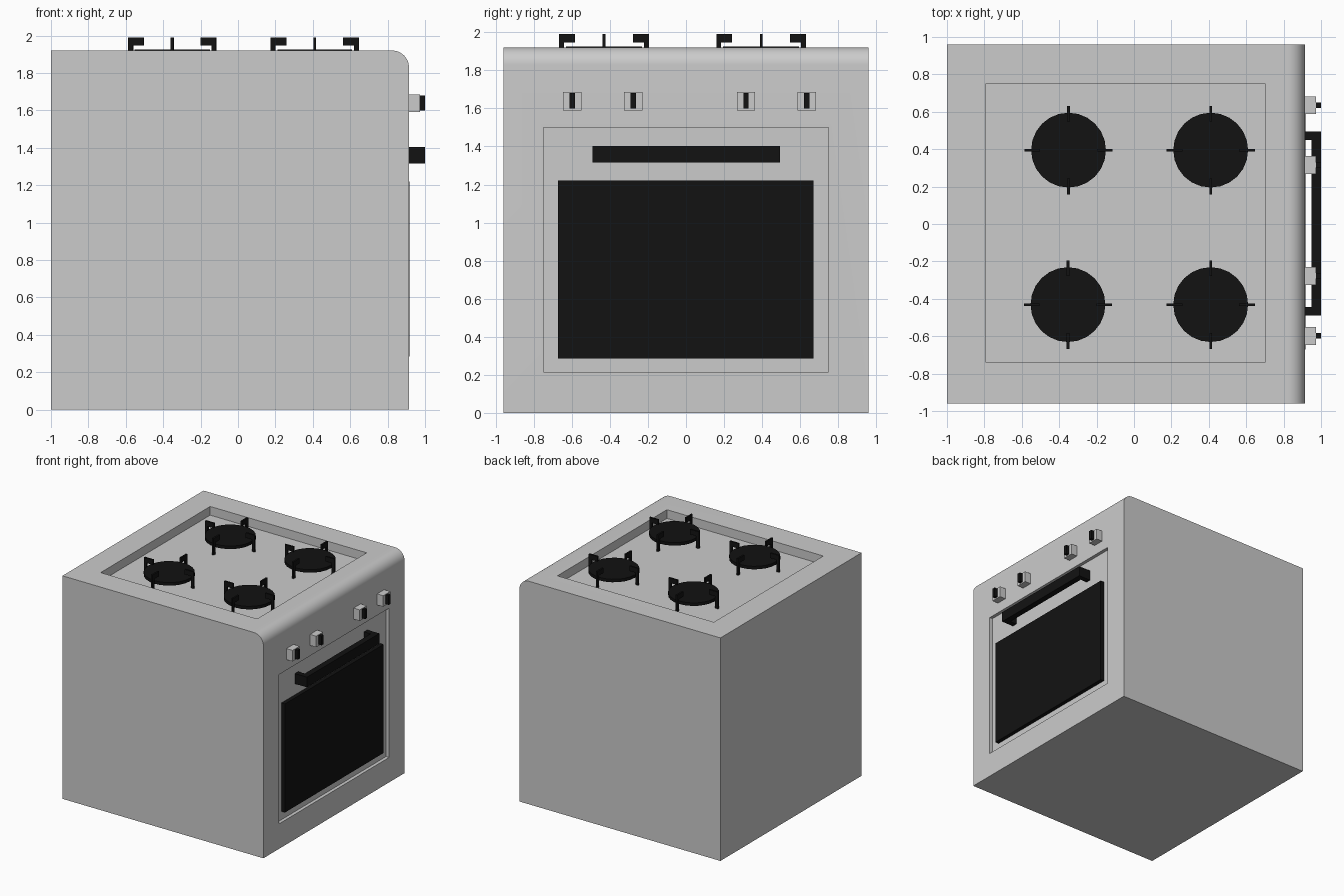
import bpy, bmesh, math
from mathutils import Matrix, Vector

if "Cube" in bpy.data.objects:
    bpy.data.objects.remove(bpy.data.objects["Cube"])

black = bpy.data.materials.new("black")
black.diffuse_color = (0.006, 0.006, 0.006, 1)
black.use_nodes = True
black.node_tree.nodes["Principled BSDF"].inputs["Base Color"].default_value = black.diffuse_color


def finish(name, bm, mat=None):
    bmesh.ops.recalc_face_normals(bm, faces=bm.faces)
    me = bpy.data.meshes.new(name)
    bm.to_mesh(me)
    bm.free()
    ob = bpy.data.objects.new(name, me)
    bpy.context.collection.objects.link(ob)
    if mat:
        me.materials.append(mat)
    return ob


def prism(bm, profile, y0, y1, matrix=Matrix()):
    """Extrude an (x, z) profile from y0 to y1."""
    face = bm.faces.new([bm.verts.new((x, y0, z)) for x, z in profile])
    ext = bmesh.ops.extrude_face_region(bm, geom=[face])["geom"]
    new = [g for g in ext if isinstance(g, bmesh.types.BMVert)]
    bmesh.ops.translate(bm, verts=new, vec=(0, y1 - y0, 0))
    bmesh.ops.transform(bm, matrix=matrix, verts=list(face.verts) + new)


def box(name, x, y, z, mat=None):
    bm = bmesh.new()
    prism(bm, [(x[0], z[0]), (x[1], z[0]), (x[1], z[1]), (x[0], z[1])], *y)
    return finish(name, bm, mat)


def recess(bm, normal, lo, hi, depth):
    """Sink a rectangular pocket (corners lo, hi) into the big face facing normal."""
    normal = Vector(normal)
    bm.normal_update()
    face = max((f for f in bm.faces if f.normal.dot(normal) > 0.99), key=lambda f: f.calc_area())
    mid = face.calc_center_median()
    for d in (0, depth):
        bmesh.ops.inset_individual(bm, faces=[face], thickness=0.01)
        for v in face.verts:
            corner = Vector([lo[i] if v.co[i] < mid[i] else hi[i] for i in range(3)])
            v.co = corner - normal * d
        mid = face.calc_center_median()


# Body: side profile with rounded top front edge, two pockets
W, FRONT, TOP, R = 0.96, 0.914, 1.92, 0.09
profile = [(-1, 0), (FRONT, 0)]
for i in range(13):
    a = math.radians(90 * i / 12)
    profile.append((FRONT - R + R * math.cos(a), TOP - R + R * math.sin(a)))
profile.append((-1, TOP))
bm = bmesh.new()
prism(bm, profile, -W, W)
bmesh.ops.recalc_face_normals(bm, faces=bm.faces)
FLOOR, DOOR = 1.845, 0.885
recess(bm, (0, 0, 1), (-0.79, -0.74, TOP), (0.70, 0.75, TOP), TOP - FLOOR)
recess(bm, (1, 0, 0), (FRONT, -0.75, 0.215), (FRONT, 0.75, 1.5), FRONT - DOOR)
body = finish("oven_body", bm)
bpy.context.view_layer.objects.active = body
body.select_set(True)
bpy.ops.object.shade_smooth_by_angle(angle=math.radians(30))

# Oven window
box("oven_window", (DOOR, 0.918), (-0.672, 0.67), (0.285, 1.22), black)

# Door handle: U-shaped bar
bm = bmesh.new()
outline = [(DOOR, -0.49), (1.0, -0.49), (1.0, 0.495), (DOOR, 0.495),
           (DOOR, 0.45), (0.948, 0.45), (0.948, -0.445), (DOOR, -0.445)]
prism(bm, outline, -1.315, -1.403, Matrix.Identity(4))
# swap so the outline lies flat (x, y) and the extrusion runs up z
for v in bm.verts:
    v.co = (v.co.x, v.co.z, -v.co.y)
finish("door_handle", bm, black)

# Control knobs with black grips
for i, y in enumerate((-0.598, -0.277, 0.315, 0.635)):
    box(f"knob_{i}", (0.91, 0.972), (y - 0.048, y + 0.048), (1.59, 1.685))
    box(f"knob_grip_{i}", (0.965, 1.0), (y - 0.014, y + 0.014), (1.60, 1.68), black)

# Burners: disc with four hooked pan supports
hook = [(0.152, 1.99), (0.236, 1.99), (0.236, FLOOR), (0.21, FLOOR), (0.21, 1.947), (0.152, 1.947)]
for i, (x, y) in enumerate([(-0.35, 0.395), (0.41, 0.395), (-0.353, -0.431), (0.41, -0.431)]):
    place = Matrix.Translation((x, y, 0))
    bm = bmesh.new()
    bmesh.ops.create_cone(bm, cap_ends=True, segments=24, radius1=0.2, radius2=0.2, depth=0.026,
                          matrix=Matrix.Translation((x, y, 1.912)))
    finish(f"burner_disc_{i}", bm, black)
    bm = bmesh.new()
    for k in range(4):
        prism(bm, hook, -0.007, 0.007, place @ Matrix.Rotation(k * math.pi / 2, 4, "Z"))
    finish(f"pan_support_{i}", bm, black)
